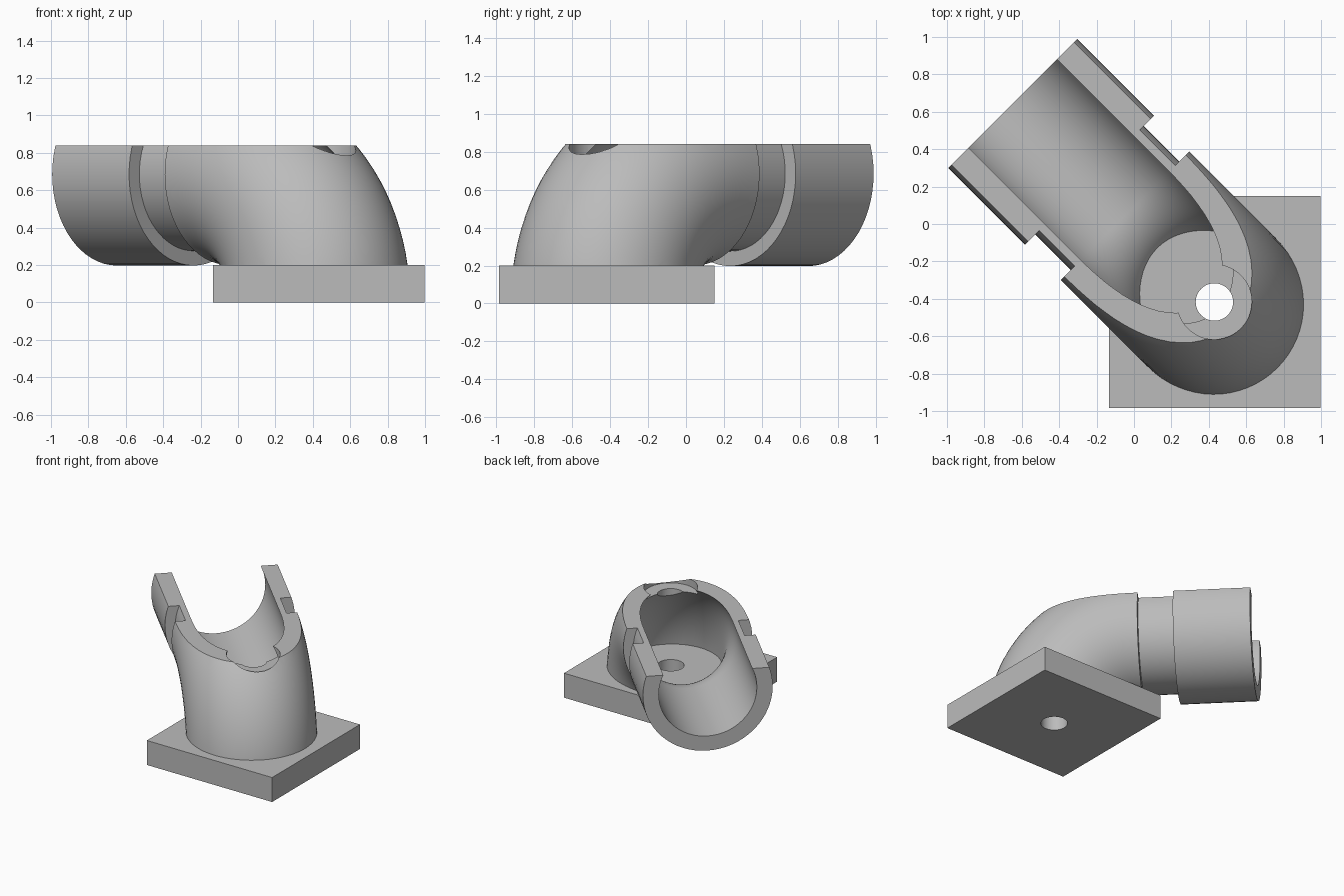
import bpy, bmesh, math
from mathutils import Vector

if "Cube" in bpy.data.objects:
    bpy.data.objects.remove(bpy.data.objects["Cube"])

CX, CY = 0.43, -0.417          # screw hole axis
S = math.sqrt(0.5)
BEND_U, BEND_R = 0.665, 0.685  # bend centre along the pipe, bend radius
TOP = 0.84                     # height of the open section

grey = bpy.data.materials.new("plain_grey")
grey.diffuse_color = (0.5, 0.5, 0.5, 1)
grey.use_nodes = True
grey.node_tree.nodes["Principled BSDF"].inputs["Base Color"].default_value = grey.diffuse_color


def finish(name, bm):
    bmesh.ops.recalc_face_normals(bm, faces=bm.faces)
    me = bpy.data.meshes.new(name)
    bm.to_mesh(me)
    bm.free()
    me.materials.append(grey)
    ob = bpy.data.objects.new(name, me)
    bpy.context.collection.objects.link(ob)
    return ob


def box(name, lo, hi):
    bm = bmesh.new()
    bmesh.ops.create_cube(bm, size=1)
    for v in bm.verts:
        v.co = Vector([(a + b) / 2 + (b - a) * c for a, b, c in zip(lo, hi, v.co)])
    return finish(name, bm)


def cylinder(name, r, z0, z1):
    bm = bmesh.new()
    bmesh.ops.create_cone(bm, cap_ends=True, segments=48, radius1=r, radius2=r, depth=z1 - z0)
    bmesh.ops.translate(bm, verts=bm.verts, vec=(CX, CY, (z0 + z1) / 2))
    return finish(name, bm)


def bent_pipe(name, r_bend, straight, segs=64, steps=24):
    """Solid quarter bend followed by straight (distance, radius) stations."""
    stations = []
    for i in range(steps + 1):
        a = math.pi / 2 * i / steps
        stations.append((BEND_U - BEND_R * math.cos(a), BEND_R * math.sin(a), a, r_bend))
    stations += [(u, BEND_R, math.pi / 2, r) for u, r in straight]
    bm = bmesh.new()
    rings = []
    for u0, z0, a, r in stations:
        ring = []
        for k in range(segs):
            t = 2 * math.pi * k / segs
            out, v = r * math.cos(t), r * math.sin(t) - 0.012
            u, z = u0 - out * math.cos(a), z0 + out * math.sin(a)
            ring.append(bm.verts.new((CX + S * (v - u), CY + S * (v + u), z)))
        rings.append(ring)
    for p, q in zip(rings, rings[1:]):
        for k in range(segs):
            n = (k + 1) % segs
            bm.faces.new((p[k], p[n], q[n], q[k]))
    bm.faces.new(rings[0])
    bm.faces.new(rings[-1])
    return finish(name, bm)


def boolean(ob, other, op):
    m = ob.modifiers.new(op.lower(), 'BOOLEAN')
    m.operation, m.solver, m.object = op, 'EXACT', other
    bpy.context.view_layer.objects.active = ob
    bpy.ops.object.modifier_apply(modifier=m.name)
    bpy.data.objects.remove(other, do_unlink=True)


# outer elbow, groove and end sleeve
body = bent_pipe("half_elbow_on_plate", 0.485,
                 [(BEND_U, 0.41), (0.932, 0.41), (0.932, 0.488), (1.513, 0.488)])
boolean(body, box("low_cut", (-2, -2, -1), (2, 2, 0.1)), 'DIFFERENCE')

# square base plate
boolean(body, box("plate", (-0.134, -0.985, 0), (0.998, 0.15, 0.2)), 'UNION')

# hollow bore, stopping on the plate
bore = bent_pipe("bore", 0.369, [(1.7, 0.369)])
boolean(bore, box("floor_cut", (-2, -2, -1), (2, 2, 0.2)), 'DIFFERENCE')
boolean(body, bore, 'DIFFERENCE')

# open top, screw head recess and screw hole
boolean(body, box("top_cut", (-2, -2, TOP), (2, 2, 2)), 'DIFFERENCE')
boolean(body, cylinder("head_recess", 0.2, 0.78, 1.0), 'DIFFERENCE')
boolean(body, cylinder("screw_hole", 0.1, -0.2, 1.1), 'DIFFERENCE')

body.select_set(True)
bpy.context.view_layer.objects.active = body
bpy.ops.object.shade_smooth_by_angle(angle=math.radians(30))
